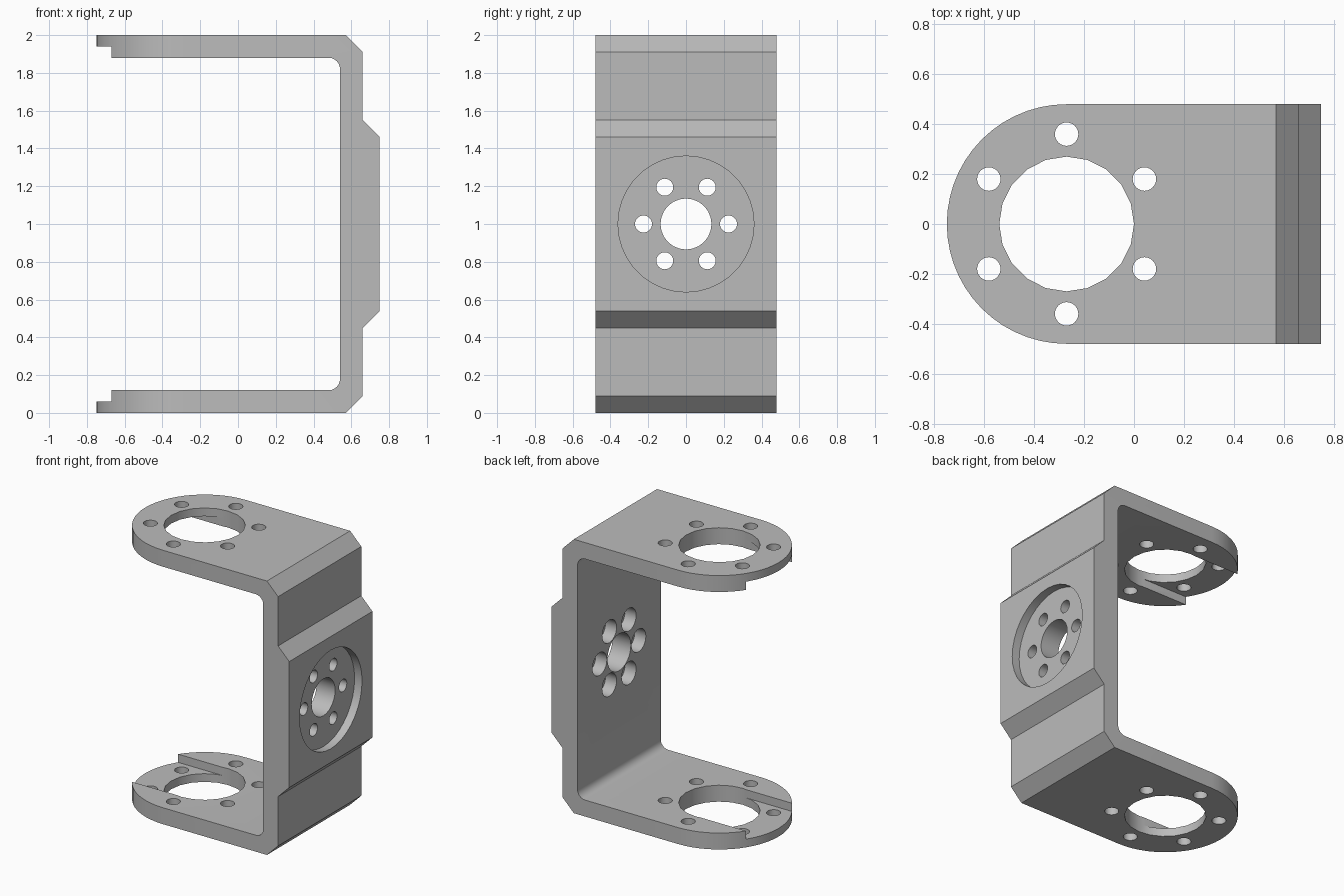
import bpy, bmesh
from math import sin, cos, pi, radians
from mathutils import Vector

cube = bpy.data.objects.get("Cube")
if cube:
    bpy.data.objects.remove(cube, do_unlink=True)

grey = bpy.data.materials.new("light_grey")
grey.use_nodes = True
grey.diffuse_color = (0.5, 0.5, 0.5, 1)
grey.node_tree.nodes["Principled BSDF"].inputs["Base Color"].default_value = grey.diffuse_color


def prism(name, outline, axis, lo, hi):
    """Extrude a 2D outline along an axis; the outline uses the other two axes in order."""
    bm = bmesh.new()

    def place(a, b):
        return {"x": (lo, a, b), "y": (a, lo, b), "z": (a, b, lo)}[axis]
    face = bm.faces.new([bm.verts.new(place(a, b)) for a, b in outline])
    out = bmesh.ops.extrude_face_region(bm, geom=[face])
    shift = Vector([hi - lo if c == axis else 0 for c in "xyz"])
    bmesh.ops.translate(bm, vec=shift,
                        verts=[v for v in out["geom"] if isinstance(v, bmesh.types.BMVert)])
    bmesh.ops.recalc_face_normals(bm, faces=bm.faces)
    mesh = bpy.data.meshes.new(name)
    bm.to_mesh(mesh)
    bm.free()
    mesh.materials.append(grey)
    ob = bpy.data.objects.new(name, mesh)
    bpy.context.collection.objects.link(ob)
    return ob


def arc(cx, cy, r, start, end, n):
    return [(cx + r * cos(radians(start + (end - start) * i / n)),
             cy + r * sin(radians(start + (end - start) * i / n))) for i in range(n + 1)]


def circle(cx, cy, r, n=24):
    return arc(cx, cy, r, 0, 360, n)[:-1]


def combine(target, tool, operation="DIFFERENCE"):
    mod = target.modifiers.new("shape", "BOOLEAN")
    mod.operation = operation
    mod.solver = "EXACT"
    mod.object = tool
    bpy.context.view_layer.objects.active = target
    bpy.ops.object.modifier_apply(modifier=mod.name)
    bpy.data.objects.remove(tool, do_unlink=True)


# Side profile: upper half, mirrored about mid height
upper = [(0.75, 1.46), (0.66, 1.55), (0.66, 1.91), (0.57, 2), (-0.9, 2), (-0.9, 1.88)]
upper += arc(0.48, 1.82, 0.06, 90, 0, 6)
profile = upper + [(x, 2 - z) for x, z in reversed(upper)]
bracket = prism("bracket", profile, "y", -0.7, 0.7)

# Rounded arm ends and overall width
ARM = -0.27
plan = [(1, -0.48), (1, 0.48)] + arc(ARM, 0, 0.48, 90, 270, 28)
combine(bracket, prism("plan_cutter", plan, "z", -0.2, 2.2), "INTERSECT")

# Bearing holes and screw holes through both arms
combine(bracket, prism("arm_hole", circle(ARM, 0, 0.27, 20), "z", -0.2, 2.2))
for i in range(6):
    a = radians(30 + 60 * i)
    hole = circle(ARM + 0.36 * cos(a), 0.36 * sin(a), 0.047)
    combine(bracket, prism("arm_screw_hole", hole, "z", -0.2, 2.2))

# Half depth slots on the inner faces of the arms
slot = [(-1, -0.265), (ARM, -0.265), (ARM, 0.265), (-1, 0.265)]
combine(bracket, prism("arm_slots", slot, "z", 0.06, 1.94))

# Round recess, centre hole and counterbored screw holes in the back plate
combine(bracket, prism("plate_recess", circle(0, 1, 0.36, 36), "x", 0.69, 0.9))
combine(bracket, prism("plate_hole", circle(0, 1, 0.135), "x", 0.3, 0.9))
for i in range(6):
    a = i * pi / 3
    y, z = 0.225 * cos(a), 1 + 0.225 * sin(a)
    combine(bracket, prism("plate_screw_hole", circle(y, z, 0.045), "x", 0.3, 0.9))
    combine(bracket, prism("plate_counterbore", circle(y, z, 0.083), "x", 0.3, 0.63))

# Smooth round surfaces, sharp corners
bpy.ops.object.select_all(action="DESELECT")
bracket.select_set(True)
bpy.context.view_layer.objects.active = bracket
bpy.ops.object.shade_smooth_by_angle(angle=radians(30))
